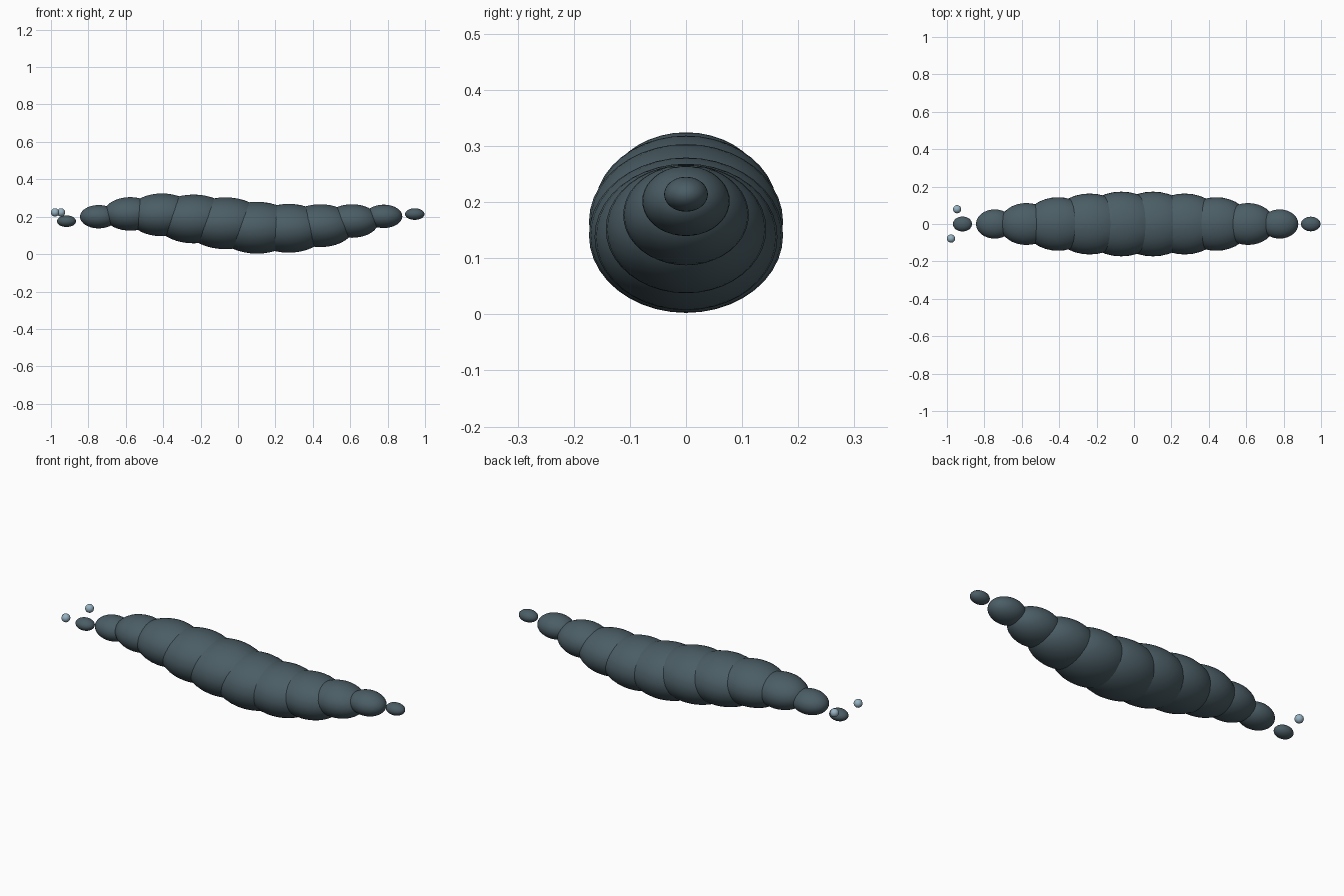
import bpy

cube = bpy.data.objects.get("Cube")
if cube:
    bpy.data.objects.remove(cube, do_unlink=True)


def make_material(name, rgb):
    mat = bpy.data.materials.new(name)
    mat.use_nodes = True
    colour = (*rgb, 1.0)
    mat.diffuse_color = colour
    mat.node_tree.nodes["Principled BSDF"].inputs["Base Color"].default_value = colour
    return mat


def ellipsoid(name, centre, radii, mat, segments=32, rings=20):
    bpy.ops.mesh.primitive_uv_sphere_add(segments=segments, ring_count=rings,
                                         radius=1, location=centre)
    obj = bpy.context.object
    obj.name = name
    obj.scale = radii
    bpy.ops.object.transform_apply(location=False, rotation=False, scale=True)
    bpy.ops.object.shade_smooth()
    obj.data.materials.append(mat)
    return obj


slate = make_material("dark slate", (0.07, 0.11, 0.13))
pale_blue = make_material("pale blue grey", (0.31, 0.45, 0.54))

# Overlapping body segments, widest in the middle, following a gentle wave
half_widths = [0.078, 0.112, 0.143, 0.163, 0.173]
heights = [0.200, 0.215, 0.210, 0.188, 0.165, 0.141, 0.138, 0.152, 0.177, 0.202]
for i, (width, z) in enumerate(zip(half_widths + half_widths[::-1], heights)):
    ellipsoid(f"body_segment_{i + 1}", (-0.745 + 0.1693 * i, 0, z),
              (1.28 * width, width, 0.8 * width), slate)

# Detached head and tail tip
ellipsoid("head", (-0.917, 0, 0.176), (0.051, 0.04, 0.031), slate)
ellipsoid("tail_tip", (0.945, 0, 0.214), (0.052, 0.039, 0.031), slate)

# Floating eyes, slightly staggered
for name, x, y in (("left_eye", -0.946, 0.079), ("right_eye", -0.978, -0.078)):
    ellipsoid(name, (x, y, 0.223), (0.022,) * 3, pale_blue, 20, 12)
